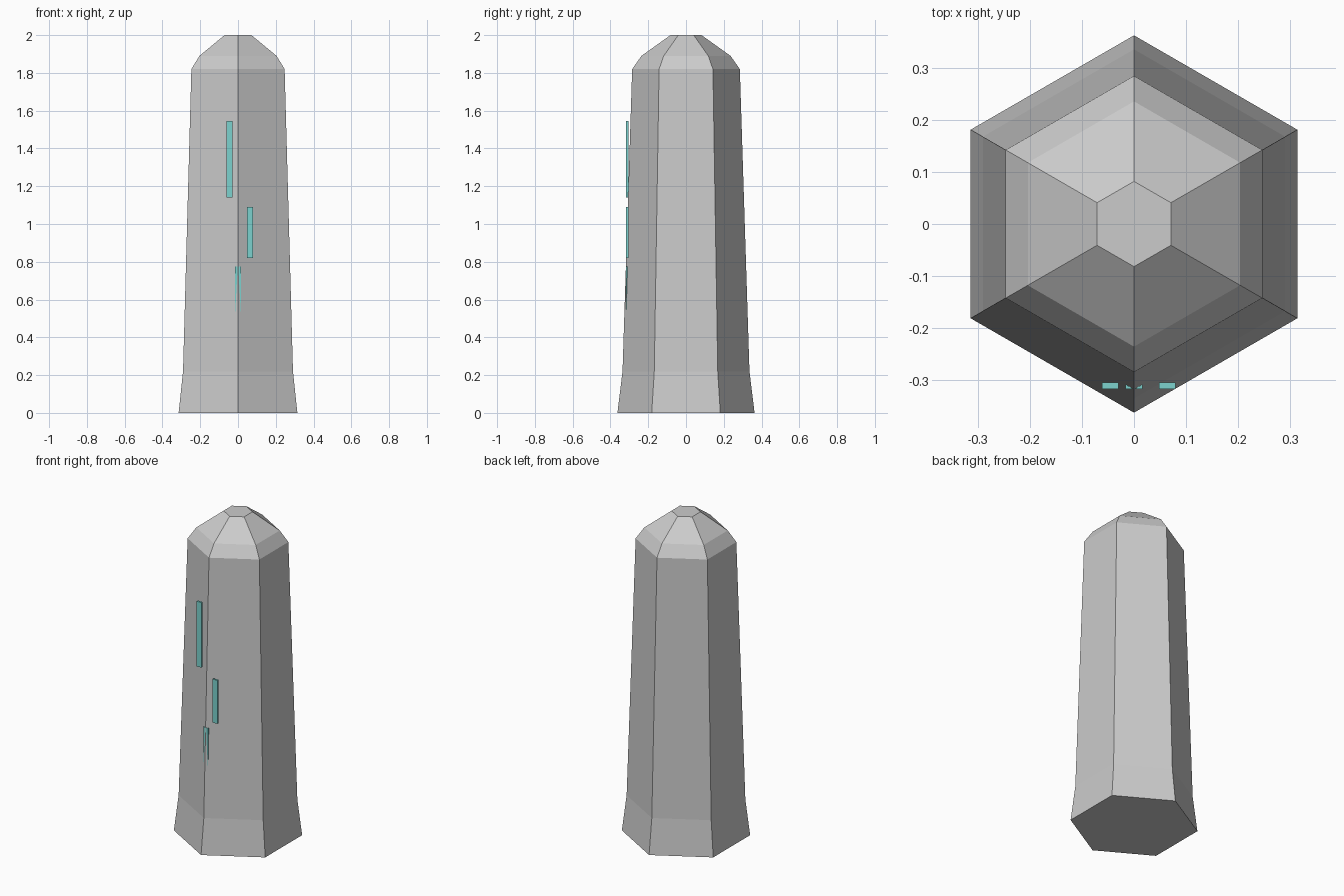
import bpy, bmesh
from math import pi, sin, cos

if "Cube" in bpy.data.objects:
    bpy.data.objects.remove(bpy.data.objects["Cube"])

# Hexagonal stone pillar: (corner radius, height) profile, corners on +-y
PROFILE = [(0.363, 0.0), (0.336, 0.22), (0.285, 1.82), (0.236, 1.89), (0.082, 2.0)]
SIDES = 6

bm = bmesh.new()
rings = [[bm.verts.new((r * sin(2 * pi * i / SIDES), -r * cos(2 * pi * i / SIDES), z))
          for i in range(SIDES)] for r, z in PROFILE]
for low, high in zip(rings, rings[1:]):
    for i in range(SIDES):
        j = (i + 1) % SIDES
        bm.faces.new((low[i], low[j], high[j], high[i]))
bm.faces.new(rings[0][::-1])
bm.faces.new(rings[-1])
bmesh.ops.recalc_face_normals(bm, faces=bm.faces)
mesh = bpy.data.meshes.new("pillar")
bm.to_mesh(mesh)
bm.free()
bpy.context.collection.objects.link(bpy.data.objects.new("pillar", mesh))

# Teal glowing strips on the front
teal = bpy.data.materials.new("teal")
teal.diffuse_color = (0.2, 0.65, 0.62, 1)
teal.use_nodes = True
teal.node_tree.nodes["Principled BSDF"].inputs["Base Color"].default_value = teal.diffuse_color


def strip(name, x, z0, z1):
    bpy.ops.mesh.primitive_cube_add(size=1, location=(x, -0.3115, (z0 + z1) / 2))
    ob = bpy.context.object
    ob.name = name
    ob.scale = (0.032, 0.012, z1 - z0)
    ob.data.materials.append(teal)


strip("upper_strip", -0.046, 1.14, 1.545)
strip("middle_strip", 0.064, 0.82, 1.09)
strip("lower_strip", 0.0, 0.46, 0.775)
